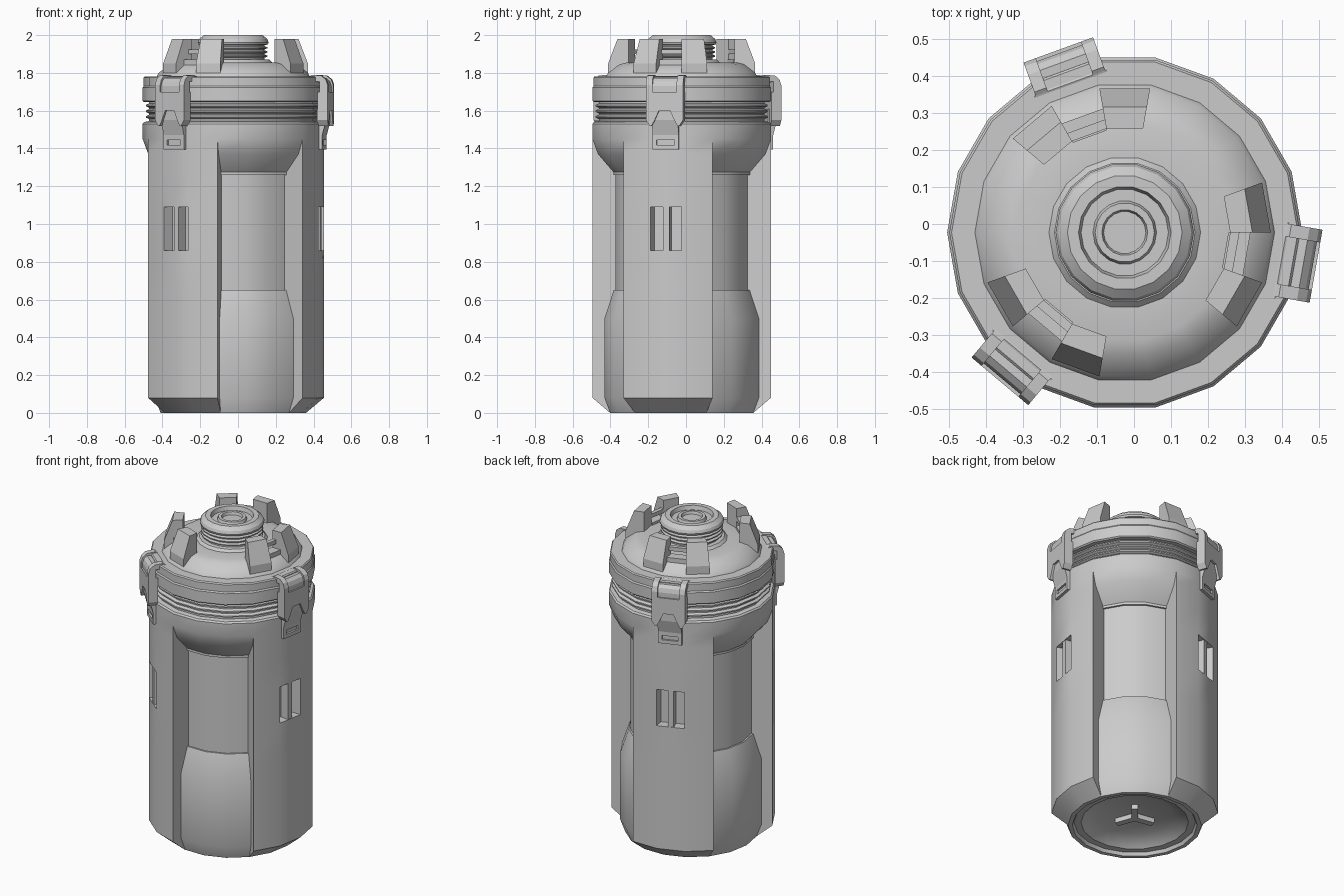
import bpy, bmesh
from math import sin, cos, radians
from mathutils import Vector

if "Cube" in bpy.data.objects:
    bpy.data.objects.remove(bpy.data.objects["Cube"])

CX, CY, N = -0.025, -0.023, 18


def polar(r, a, z):
    a = radians(a)
    return (CX + r * cos(a), CY + r * sin(a), z)


def finish(name, bm, smooth=True):
    bmesh.ops.remove_doubles(bm, verts=bm.verts, dist=1e-5)
    bmesh.ops.recalc_face_normals(bm, faces=bm.faces)
    me = bpy.data.meshes.new(name)
    bm.to_mesh(me)
    bm.free()
    ob = bpy.data.objects.new(name, me)
    bpy.context.collection.objects.link(ob)
    if smooth:
        bpy.ops.object.select_all(action='DESELECT')
        ob.select_set(True)
        bpy.context.view_layer.objects.active = ob
        bpy.ops.object.shade_smooth_by_angle(angle=radians(28))
    return ob


def add_quad(bm, pts):
    out = []
    for p in map(Vector, pts):
        if all((p - q).length > 1e-5 for q in out):
            out.append(p)
    if len(out) > 2:
        bm.faces.new([bm.verts.new(p) for p in out])


def lathe(name, prof):
    bm = bmesh.new()
    for k in range(N):
        a, b = 20 * k, 20 * k + 20
        for (r0, z0), (r1, z1) in zip(prof, prof[1:]):
            add_quad(bm, [polar(r0, a, z0), polar(r0, b, z0), polar(r1, b, z1), polar(r1, a, z1)])
    return finish(name, bm)


def prism(name, side_a, side_b):
    bm = bmesh.new()
    va = [bm.verts.new(p) for p in side_a]
    vb = [bm.verts.new(p) for p in side_b]
    bm.faces.new(va)
    bm.faces.new(vb[::-1])
    n = len(va)
    for i in range(n):
        j = (i + 1) % n
        bm.faces.new([va[i], vb[i], vb[j], va[j]])
    return finish(name, bm, False)


def wedge(name, prof, a0, a1):
    """Radial profile (r, z) swept between two angles."""
    return prism(name, [polar(r, a0, z) for r, z in prof], [polar(r, a1, z) for r, z in prof])


def local(r, t, z, ang):
    a = radians(ang)
    return (CX + r * cos(a) - t * sin(a), CY + r * sin(a) + t * cos(a), z)


def slab(name, prof, t0, t1, ang):
    """Profile (r, z) extruded sideways."""
    return prism(name, [local(r, t0, z, ang) for r, z in prof], [local(r, t1, z, ang) for r, z in prof])


def plate(name, outline, r0, r1, ang):
    """Outline (t, z) extruded outwards."""
    return prism(name, [local(r0, t, z, ang) for t, z in outline], [local(r1, t, z, ang) for t, z in outline])


def rect(a0, a1, b0, b1):
    return [(a0, b0), (a1, b0), (a1, b1), (a0, b1)]


# Body: rows of z, pillar radius, window recess radius, slotted pillar radius
R = 0.48
ROWS = [(0, .385, .385, .385), (.08, R, .415, R), (.5, R, .415, R), (.65, R, .365, R),
        (.65, R, .355, R), (.86, R, .355, R), (.86, R, .355, .42), (1.09, R, .355, .42),
        (1.09, R, .355, R), (1.26, R, .355, R), (1.26, R, .367, R), (1.275, R, .367, R),
        (1.37, R, .45, R), (1.45, R, R, R), (1.53, R, R, R), (1.54, .472, .472, .472)]
KIND = [1, 2, 2, 2, 1, 3]
bm = bmesh.new()
for k in range(N):
    c, d = KIND[k % 6], KIND[(k + 1) % 6]
    a, b = 20 * k, 20 * k + 20
    for lo, hi in zip(ROWS, ROWS[1:]):
        add_quad(bm, [polar(lo[c], a, lo[0]), polar(lo[c], b, lo[0]), polar(hi[c], b, hi[0]), polar(hi[c], a, hi[0])])
        if c != d:
            add_quad(bm, [polar(lo[c], b, lo[0]), polar(lo[d], b, lo[0]), polar(hi[d], b, hi[0]), polar(hi[c], b, hi[0])])
finish("body", bm)

# Underside dish with three-armed boss
lathe("base_dish", [(.385, 0), (.36, 0), (.35, .02), (.31, .02), (.29, .035), (.22, .07), (0, .07)])
for a in (50, 170, 290):
    slab("base_boss_arm", rect(0, .12, .04, .075), -.02, .02, a)

# Threaded neck
neck = [(.472, 1.54), (.445, 1.545)]
for z in (1.555, 1.585, 1.615):
    neck += [(.445, z), (.462, z + .008), (.462, z + .016), (.445, z + .024)]
lathe("neck_thread", neck + [(.445, 1.65)])

# Lid with flange and sloped shoulder
lathe("lid", [(.445, 1.645), (.472, 1.645), (R, 1.652), (R, 1.722), (.474, 1.73), (.474, 1.775),
              (.468, 1.782), (.405, 1.782), (.395, 1.80), (.335, 1.845), (.295, 1.855), (.205, 1.855)])

# Threaded spout with button
spout = [(.205, 1.855), (.19, 1.87), (.165, 1.872)]
for z in (1.88, 1.902, 1.924):
    spout += [(.165, z), (.18, z + .006), (.18, z + .012), (.165, z + .018)]
spout += [(.165, 1.947), (.183, 1.95), (.187, 1.962), (.18, 1.98), (.155, 2.0), (.125, 2.0), (.118, 1.975),
          (.086, 1.975), (.08, 1.992), (.062, 1.992), (.057, 1.975), (0, 1.975)]
lathe("spout", spout)

# Crown prongs in pairs, joined by low bridges
PRONG = [(.285, 1.84), (.395, 1.78), (.395, 1.85), (.345, 1.98), (.285, 1.98)]
for ang in (-10, 110, 230):
    wedge("crown_prong", PRONG, ang + 10, ang + 30)
    wedge("crown_prong", PRONG, ang - 30, ang - 10)
    wedge("crown_bridge_low", rect(.28, .34, 1.835, 1.87), ang - 10, ang + 10)
    wedge("crown_bridge_bar", rect(.285, .31, 1.90, 1.925), ang - 10, ang + 10)

    # Rib in the pillar slot
    plate("slot_rib", rect(-.017, .017, .86, 1.09), .41, .47, ang)

    # Clamp: hook ears, lower middle, hinge pin
    hook = [(.415, 1.755), (.415, 1.775), (.44, 1.79), (.49, 1.785), (.515, 1.765), (.525, 1.735),
            (.525, 1.70), (.48, 1.70), (.48, 1.755)]
    for s in (-1, 1):
        slab("clamp_ear", hook, s * .065, s * .1, ang)
    slab("clamp_middle", [(.45, 1.75), (.45, 1.77), (.49, 1.772), (.508, 1.755), (.516, 1.73),
                          (.516, 1.70), (.48, 1.70), (.48, 1.75)], -.065, .065, ang)
    slab("clamp_pin", [(.43 + .014 * cos(radians(i * 45)), 1.77 + .014 * sin(radians(i * 45)))
                       for i in range(8)], -.105, .105, ang)

    # Clamp front plate with notch at the bottom
    half = [(.03, 1.60), (.055, 1.545), (.07, 1.52), (.08, 1.52), (.1, 1.55), (.1, 1.70)]
    plate("clamp_plate", half + [(-t, z) for t, z in half[::-1]], .47, .525, ang)

    # Latch tongue with slotted frame
    slab("latch_tongue", [(.46, 1.47), (.49, 1.47), (.512, 1.55), (.512, 1.61), (.46, 1.61)], -.07, .07, ang)
    plate("latch_back", rect(-.07, .07, 1.395, 1.47), .455, .478, ang)
    plate("latch_bottom", rect(-.07, .07, 1.395, 1.418), .47, .49, ang)
    plate("latch_top", rect(-.07, .07, 1.445, 1.47), .47, .49, ang)
    for s in (-1, 1):
        plate("latch_side", rect(s * .048, s * .07, 1.418, 1.445), .47, .49, ang)
